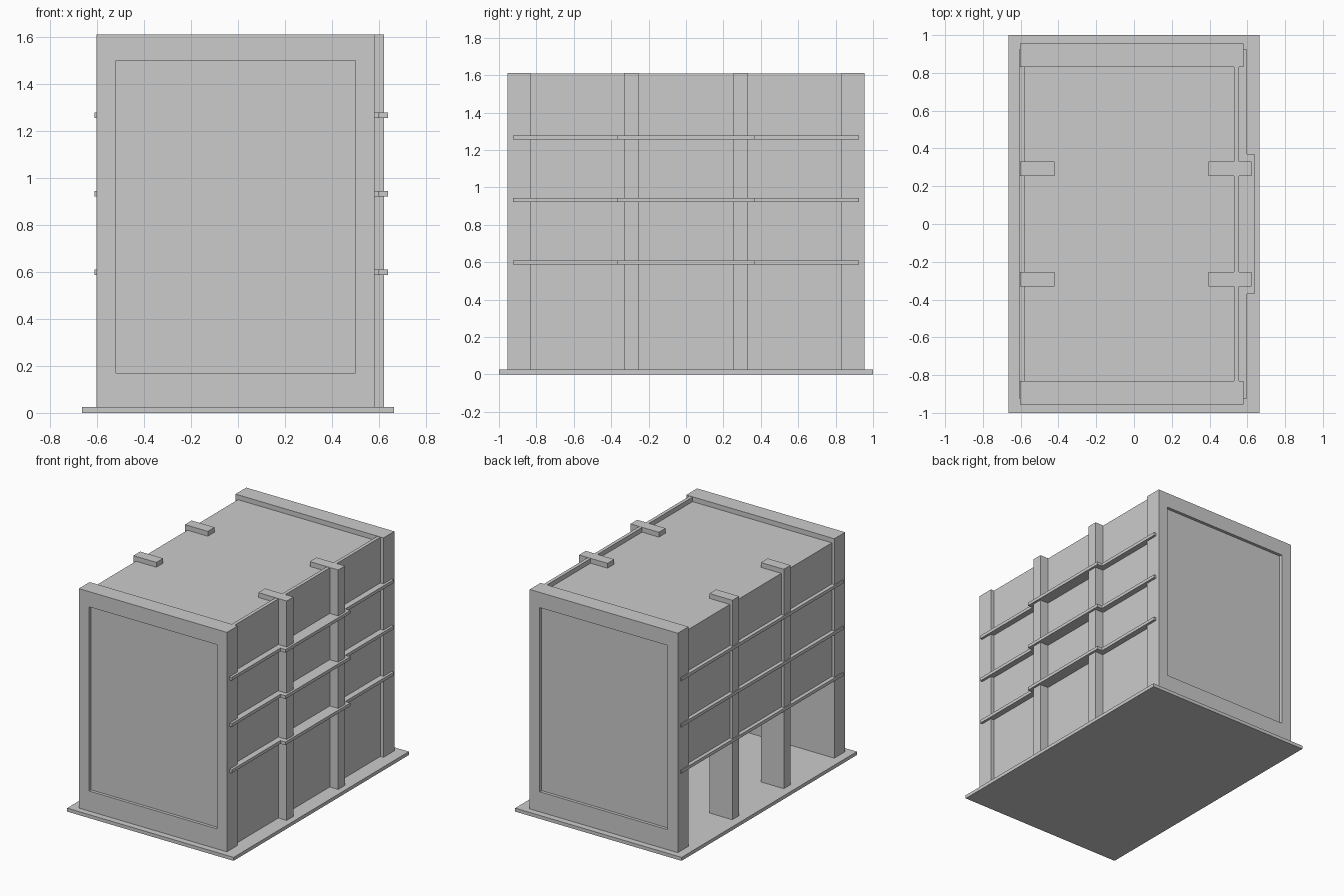
import bpy, bmesh

if "Cube" in bpy.data.objects:
    bpy.data.objects.remove(bpy.data.objects["Cube"])


def finish(name, bm, mirror_y=False):
    bmesh.ops.recalc_face_normals(bm, faces=bm.faces)
    mesh = bpy.data.meshes.new(name)
    bm.to_mesh(mesh)
    bm.free()
    ob = bpy.data.objects.new(name, mesh)
    bpy.context.collection.objects.link(ob)
    if mirror_y:
        mod = ob.modifiers.new("mirror", 'MIRROR')
        mod.use_axis = (False, True, False)
        mod.use_mirror_merge = False
    return ob


def box_bm(x, y, z):
    """Box from (min, max) ranges, kept in world coordinates."""
    bm = bmesh.new()
    bmesh.ops.create_cube(bm, size=1)
    for v in bm.verts:
        v.co = [r[0] if c < 0 else r[1] for c, r in zip(v.co, (x, y, z))]
    return bm


def box(name, x, y, z, mirror_y=False):
    return finish(name, box_bm(x, y, z), mirror_y)


def prism(name, outline, z0, z1):
    bm = bmesh.new()
    face = bm.faces.new([bm.verts.new((x, y, z0)) for x, y in outline])
    ext = bmesh.ops.extrude_face_region(bm, geom=[face], use_keep_orig=True)
    for v in ext["geom"]:
        if isinstance(v, bmesh.types.BMVert):
            v.co.z = z1
    return finish(name, bm)


TOP, ROOF, GROUND = 1.61, 1.575, 0.025

# ground plate
box("base_plate", (-0.665, 0.665), (-1, 1), (0, GROUND))

# end walls with a recessed panel on the outer face
bm = box_bm((-0.603, 0.58), (-0.955, -0.832), (0, TOP))
bm.normal_update()
panel = min(bm.faces, key=lambda f: f.calc_center_median().y)
for depth in (0, 0.022):
    if depth == 0:
        bmesh.ops.inset_region(bm, faces=[panel], thickness=0.05)
        for v in panel.verts:
            v.co.x = -0.52 if v.co.x < 0 else 0.5
            v.co.z = 0.17 if v.co.z < 0.8 else 1.5
    else:
        panel = bmesh.ops.extrude_discrete_faces(bm, faces=[panel])["faces"][0]
        for v in panel.verts:
            v.co.y += depth
finish("end_wall", bm, True)

# columns on both long sides
box("left_column", (-0.603, -0.42), (-0.332, -0.255), (GROUND, TOP), True)
box("right_column", (0.395, 0.622), (-0.332, -0.255), (GROUND, TOP), True)

# long facades: the left one is open on the ground storey
box("right_facade", (0.53, 0.555), (-0.84, 0.84), (GROUND, TOP - 0.002))
box("left_facade", (-0.583, -0.56), (-0.84, 0.84), (0.59, ROOF))

# roof deck
box("roof", (-0.583, 0.54), (-0.84, 0.84), (ROOF - 0.025, ROOF))

# floor slabs whose edges project as ledges, wider in the middle bay on the right
outline = [(-0.61, -0.925), (0.598, -0.925), (0.598, -0.37), (0.638, -0.37),
           (0.638, 0.37), (0.598, 0.37), (0.598, 0.925), (-0.61, 0.925)]
for i in range(3):
    z = 0.587 + i * 0.334
    prism(f"floor_slab_{i + 1}", outline, z, z + 0.023)
